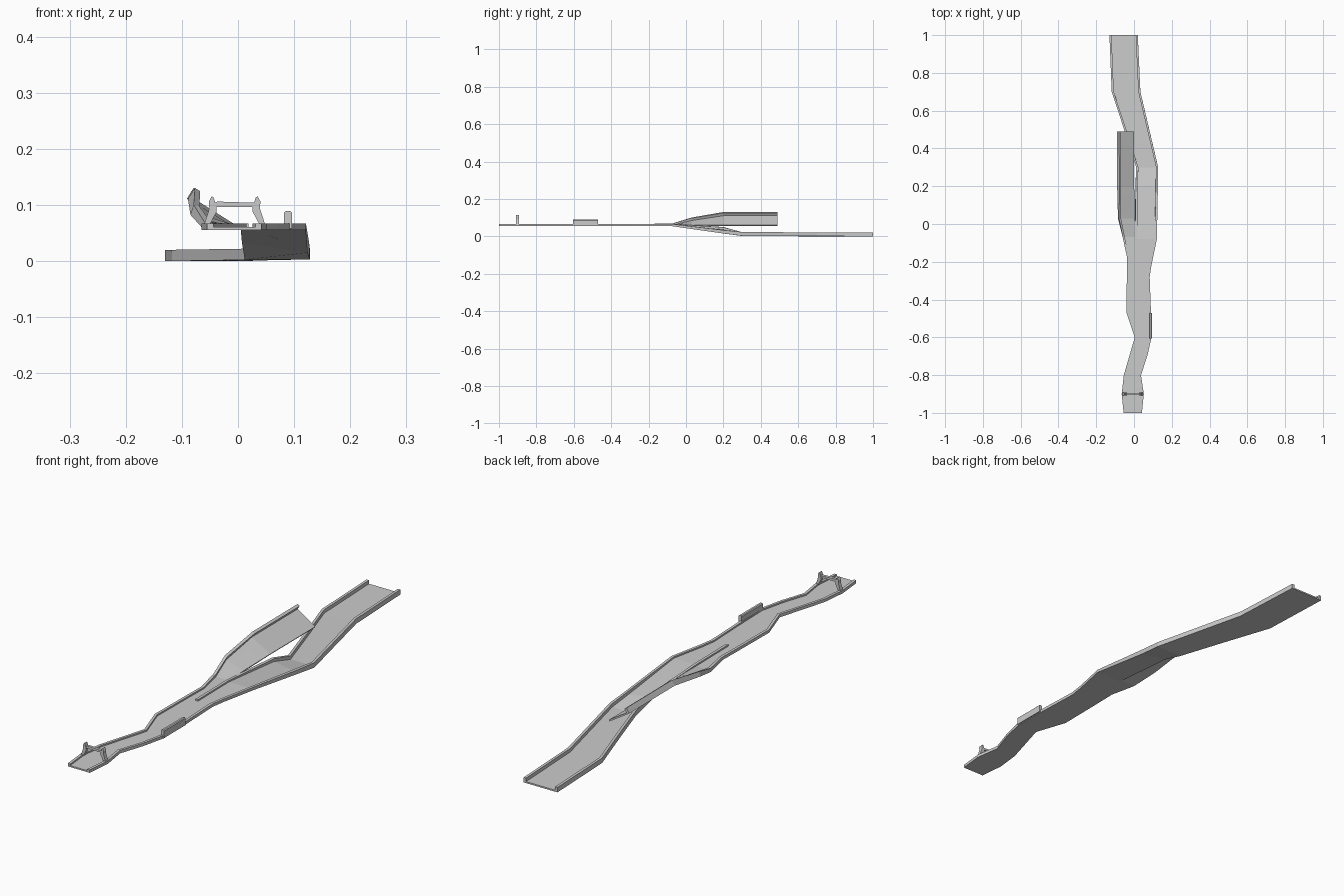
import bpy, bmesh
from mathutils import Vector


def finish(bm, name):
    bmesh.ops.recalc_face_normals(bm, faces=bm.faces)
    me = bpy.data.meshes.new(name)
    bm.to_mesh(me)
    bm.free()
    ob = bpy.data.objects.new(name, me)
    bpy.context.collection.objects.link(ob)
    return ob


def loft(name, rings):
    bm = bmesh.new()
    loops = [[bm.verts.new(p) for p in r] for r in rings]
    n = len(loops[0])
    for a, b in zip(loops, loops[1:]):
        for i in range(n):
            j = (i + 1) % n
            bm.faces.new((a[i], a[j], b[j], b[i]))
    bm.faces.new(loops[0])
    bm.faces.new(loops[-1][::-1])
    return finish(bm, name)


def track(name, stations, left=1, right=1, thick=0.006, w=0.011):
    """Station: y, left x, left z, right x, right z, rail height."""
    rings = []
    for y, xl, zl, xr, zr, h in stations:
        L, R = Vector((xl, y, zl)), Vector((xr, y, zr))
        d = (R - L).normalized()
        up = Vector((-d.z, 0, d.x))
        ring = [L - up * thick]
        if left:
            ring += [L + up * h * left, L + d * w + up * h * left, L + d * w]
        else:
            ring += [L]
        if right:
            ring += [R - d * w, R - d * w + up * h * right, R + up * h * right]
        else:
            ring += [R]
        ring += [R - up * thick]
        rings.append(ring)
    return loft(name, rings)


def prism(name, pts, y0, y1):
    return loft(name, [[(x, y, z) for x, z in pts] for y in (y0, y1)])


Z = 0.061
# Winding shared entry track
track("entry_track", [(y, l, Z, r, Z, 0.006) for y, l, r in (
    (-1, -0.055, 0.042), (-0.9, -0.065, 0.052), (-0.8, -0.054, 0.037),
    (-0.7, -0.025, 0.07), (-0.6, 0.004, 0.093), (-0.47, -0.04, 0.09),
    (-0.28, -0.038, 0.083))])

# Right fork dropping to the low exit
track("lower_track", [
    (-0.28, 0.008, Z, 0.083, Z, 0.006),
    (-0.22, 0.007, Z, 0.092, Z, 0.006),
    (-0.08, 0.005, Z, 0.121, Z, 0.006),
    (0.2, 0.008, 0.038, 0.125, 0.021, 0.012),
    (0.3, 0.012, 0.008, 0.128, 0.009, 0.014),
    (0.5, -0.052, 0.007, 0.081, 0.008, 0.014),
    (0.7, -0.118, 0.006, 0.034, 0.007, 0.014),
    (1, -0.13, 0.006, 0.02, 0.006, 0.014)])

# Left fork rising into a banked ramp
track("banked_ramp", [
    (-0.28, -0.038, Z, 0.012, Z, 0.006),
    (-0.18, -0.036, Z, 0.012, Z, 0.006),
    (-0.07, -0.06, Z, 0.01, Z, 0.009),
    (0.03, -0.083, 0.088, 0.004, Z, 0.013),
    (0.2, -0.086, 0.116, 0.001, Z, 0.017),
    (0.49, -0.088, 0.116, 0.0, Z, 0.017)], right=0)

# Barrier block beside the bend
prism("side_barrier", [(0.082, 0.058), (0.082, 0.086), (0.085, 0.089),
                       (0.093, 0.089), (0.096, 0.086), (0.096, 0.058)], -0.605, -0.47)

# Start gate: mirrored legs with horns, and a beam
for s, side in ((-1, "left"), (1, "right")):
    leg = [(0.056, 0.06), (0.047, 0.06), (0.032, 0.088), (0.032, 0.097),
           (0.038, 0.114), (0.041, 0.115), (0.046, 0.106), (0.045, 0.094)]
    prism("gate_leg_" + side, [(s * x - 0.006, z) for x, z in leg], -0.908, -0.892)
prism("gate_beam", [(-0.042, 0.096), (0.03, 0.096), (0.03, 0.104), (0.024, 0.104),
                    (-0.036, 0.106), (-0.042, 0.104)], -0.906, -0.894)
